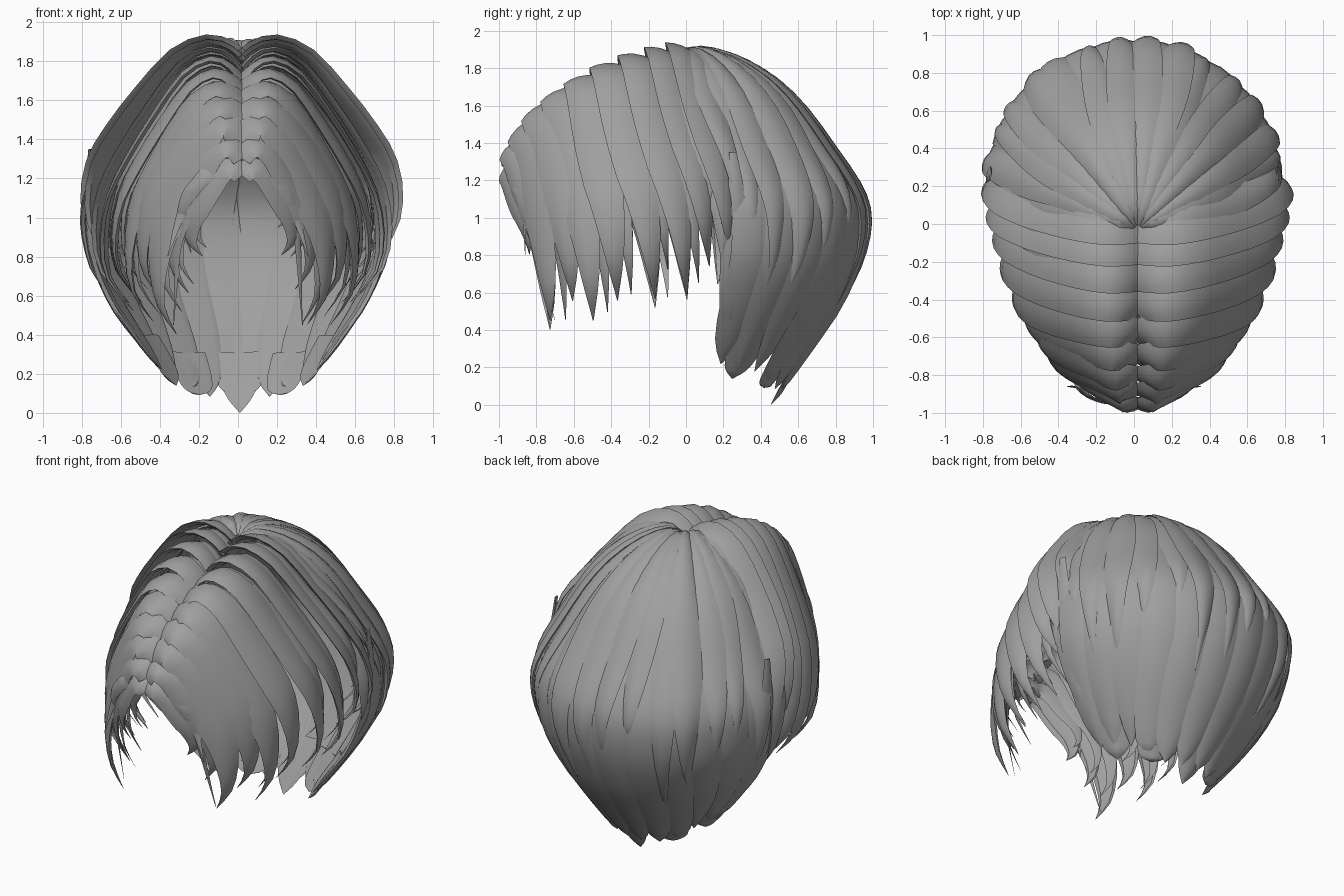
import bpy, bmesh, math, random
from mathutils import Vector

if "Cube" in bpy.data.objects:
    bpy.data.objects.remove(bpy.data.objects["Cube"])

random.seed(4)
hair = bpy.data.materials.new("hair_grey")
hair.diffuse_color = (0.35, 0.35, 0.35, 1)
hair.use_nodes = True
hair.node_tree.nodes["Principled BSDF"].inputs["Base Color"].default_value = hair.diffuse_color


def spline(pts, n):
    """Smooth curve through the points, sampled n + 1 times."""
    pts = [Vector(p) for p in pts]
    ext = [2 * pts[0] - pts[1]] + pts + [2 * pts[-1] - pts[-2]]
    out = []
    for i in range(n + 1):
        f = i / n * (len(pts) - 1)
        k = min(int(f), len(pts) - 2)
        t = f - k
        a, b, c, d = ext[k:k + 4]
        out.append(0.5 * (2 * b + (c - a) * t + (2 * a - 5 * b + 4 * c - d) * t * t
                          + (3 * b - a - 3 * c + d) * t ** 3))
    return out


def lock(name, pts, width, bulge=0.025, tilt=0.0, thick=0.025, lift=0.0, n=18, centre=(0, 0, 1)):
    """Tapered strand with a domed top, swept along pts; width(u) is the half width."""
    path = spline(pts, n)
    bm = bmesh.new()
    rings = []
    for i, p in enumerate(path):
        u = i / n
        tan = (path[min(i + 1, n)] - path[max(i - 1, 0)]).normalized()
        out = (p - Vector(centre)).normalized()
        side = tan.cross(out).normalized()
        out = side.cross(tan)
        w = max(width(u), 0.002)
        k = min(1, w / 0.06)
        section = [(v, bulge * (1 - v * v) + tilt * v) for v in (-1, -.55, 0, .55, 1)]
        section += [(v, bulge * (1 - v * v) + tilt * v - thick) for v in (.7, 0, -.7)]
        rings.append([bm.verts.new(p + side * v * w + out * (h * k + lift)) for v, h in section])
    for a, b in zip(rings, rings[1:]):
        for j in range(8):
            m = (j + 1) % 8
            bm.faces.new((a[j], a[m], b[m], b[j]))
    bm.faces.new(rings[0][::-1])
    bm.faces.new(rings[-1])
    bmesh.ops.recalc_face_normals(bm, faces=bm.faces)
    me = bpy.data.meshes.new(name)
    bm.to_mesh(me)
    bm.free()
    me.materials.append(hair)
    ob = bpy.data.objects.new(name, me)
    bpy.context.collection.objects.link(ob)
    bpy.context.view_layer.objects.active = ob
    ob.select_set(True)
    bpy.ops.object.shade_smooth_by_angle(angle=math.radians(35))
    ob.select_set(False)


# Front and side locks: fall from the centre parting to both sides
FX = (0, .08, .22, .42, .63, .82, .95, 1, .96, .78)
FY = (0, 0, .01, .12, .30, .52, .72, .88, .97, 1.02)
FZ = (.92, .97, 1, .94, .78, .61, .46, .29, .13, 0)
# parting y, top z, half span x, tip y, tip z
BANDS = [(-.965, 1.25, .26, -.84, .82), (-.955, 1.36, .35, -.76, .62),
         (-.89, 1.47, .43, -.73, .43), (-.81, 1.57, .51, -.61, .55),
         (-.70, 1.66, .58, -.50, .45), (-.57, 1.74, .65, -.37, .56),
         (-.43, 1.81, .71, -.17, .54), (-.28, 1.86, .74, .00, .58),
         (-.14, 1.89, .765, .12, .72), (-.03, 1.905, .78, .24, .74)]


def band_path(s, y0, top, span, yt, tip):
    return [(.02 + s * span * fx, y0 + (yt - y0) * fy, tip + (top - tip) * fz)
            for fx, fy, fz in zip(FX, FY, FZ)]


def band_width(half, start):
    return lambda u: half * (.8 + .3 * min(1, u * 2)) * (
        1 if u < start else max(0, 1 - ((u - start) / (1 - start)) ** 1.2))


for s, label in ((-1, "left"), (1, "right")):
    for i, (y0, top, span, yt, tip) in enumerate(BANDS):
        half = .07 if i < 2 else .095
        jit = random.uniform(-.03, .03)
        lock(f"front_lock_{label}_{i + 1}", band_path(s, y0, top, span, yt, tip + jit),
             band_width(half, .6), bulge=.018, tilt=.018 * s, centre=(0, -.2, 1))
        # thinner strand filling in beneath
        lock(f"under_lock_{label}_{i + 1}",
             band_path(s, y0 + .06, top, span - .02, yt + .07, tip + random.uniform(.0, .2)),
             band_width(half * .7, .5), bulge=.015, lift=-.02, thick=.015, centre=(0, -.2, 1))

# Wispy fringe strands beside the forehead opening
for s, label in ((-1, "left"), (1, "right")):
    for i, (x, y, z) in enumerate(((.36, -.86, .80), (.24, -.78, .82), (.33, -.70, .45))):
        lock(f"fringe_wisp_{label}_{i + 1}",
             [(s * .1, -.94, 1.26), (s * .2, -.93, 1.18), (s * .29, -.87, 1.02), (s * x, y, z)],
             lambda u: .045 * (1 - u ** 2), bulge=.015, thick=.015, centre=(0, -.2, 1))

# Back locks: radiate from the crown over the dome (radius fraction, height)
DOME = [(.02, 1.87), (.12, 1.91), (.3, 1.86), (.5, 1.74), (.66, 1.58), (.81, 1.37), (.93, 1.19),
        (.985, 1.05), (.985, .9), (.95, .74), (.86, .53), (.73, .33), (.61, .16), (.51, -.02)]


def dome_path(deg, end, start=2):
    a = math.radians(deg)
    reach = .79 + .205 * math.sin(a) ** 1.2
    fine = [p for p in spline([(r, z, 0) for r, z in DOME], 52) if end <= p.y <= start]
    pts = fine[::4] + ([fine[-1]] if (len(fine) - 1) % 4 else [])
    path = []
    for p in pts:
        # sides curl further inward towards the nape
        curl = 1 - .28 * math.cos(a) ** 2 * max(0, (.75 - p.y) / .75) ** 1.2
        r = p.x * curl
        path.append((.02 * (1 - p.x) + math.cos(a) * reach * r,
                     -.03 * (1 - p.x) + math.sin(a) * reach * r, p.y))
    return path


def dome_width(half, start, power):
    return lambda u: half * min(1, .06 + u * 2.2) * (
        1 if u < start else max(0, 1 - ((u - start) / (1 - start)) ** power))


# long lower layer reaching the nape
N = 12
for i in range(N):
    deg = 26 + 128 * i / (N - 1)
    end = .02 + .17 * abs(math.cos(math.radians(deg))) ** 1.2 + random.uniform(-.02, .05)
    lock(f"nape_lock_{i + 1}", dome_path(deg, end), dome_width(.125, .78, 2.2),
         lift=-.03, thick=.02, n=24, centre=(0, .1, 1))

# short wide pieces tucked under the nape
for i, (deg, top, end) in enumerate(((38, .42, .1), (64, .3, .05), (90, .3, -.02),
                                     (116, .3, .05), (142, .42, .1))):
    lock(f"nape_tip_{i + 1}", dome_path(deg, end, top),
         lambda u: .11 * (1 - u ** 2.5), lift=-.045, thick=.015, n=10, centre=(0, .1, 1))

# side strands hanging free in front of the nape
for s, label in ((-1, "left"), (1, "right")):
    lock(f"side_strand_{label}", [(s * .76, .25, 1.35), (s * .77, .27, 1.1), (s * .74, .25, .8),
                                  (s * .64, .24, .55), (s * .48, .23, .33), (s * .40, .26, .22)],
         lambda u: .07 * min(1, .3 + 2 * u) * (1 - u ** 4), bulge=.015, n=16, centre=(0, .1, 1))

# shorter upper layer with staggered tips
N = 16
for i in range(N):
    deg = 14 + 152 * i / (N - 1) + random.uniform(-2, 2)
    end = (.78, .95, .45, .62)[i % 4] + random.uniform(-.06, .06)
    lock(f"crown_lock_{i + 1}", dome_path(deg, end), dome_width(.105, .5, 1.4),
         tilt=random.choice((-.016, .016)), lift=random.uniform(-.018, -.003),
         n=20, centre=(0, .1, 1))
